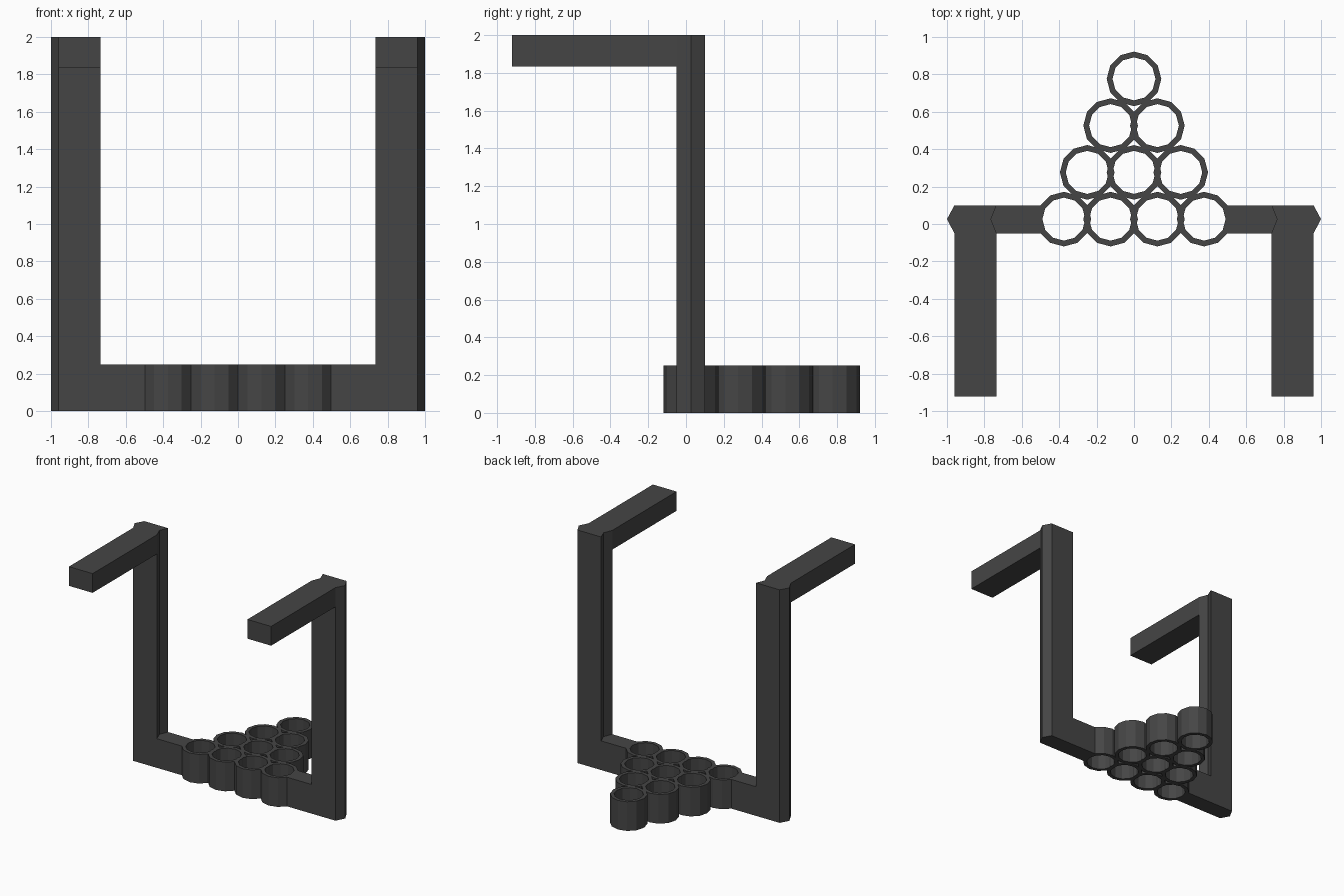
import bpy, bmesh, math

if "Cube" in bpy.data.objects:
    bpy.data.objects.remove(bpy.data.objects["Cube"])

mat = bpy.data.materials.new("dark_grey")
mat.diffuse_color = (0.06, 0.06, 0.06, 1)
mat.use_nodes = True
mat.node_tree.nodes["Principled BSDF"].inputs["Base Color"].default_value = mat.diffuse_color


def finish(name, bm):
    bmesh.ops.recalc_face_normals(bm, faces=bm.faces)
    me = bpy.data.meshes.new(name)
    bm.to_mesh(me)
    bm.free()
    me.materials.append(mat)
    ob = bpy.data.objects.new(name, me)
    bpy.context.collection.objects.link(ob)
    return ob


def prism(name, pts, z0, z1):
    """Extrude an xy outline from z0 to z1."""
    bm = bmesh.new()
    face = bm.faces.new([bm.verts.new((x, y, z0)) for x, y in pts])
    geo = bmesh.ops.extrude_face_region(bm, geom=[face])["geom"]
    for v in geo:
        if isinstance(v, bmesh.types.BMVert):
            v.co.z = z1
    return finish(name, bm)


def ring(name, cx, cy, r_out=0.146, r_in=0.115, h=0.25, n=12):
    """Open tube with flat sides."""
    bm = bmesh.new()
    loops = []
    for r, z in ((r_out, 0), (r_out, h), (r_in, h), (r_in, 0)):
        loops.append([bm.verts.new((cx + r * math.cos(2 * math.pi * i / n),
                                    cy + r * math.sin(2 * math.pi * i / n), z))
                      for i in range(n)])
    for k in range(4):
        a, b = loops[k], loops[(k + 1) % 4]
        for i in range(n):
            j = (i + 1) % n
            bm.faces.new((a[i], a[j], b[j], b[i]))
    return finish(name, bm)


# Triangle of cup rings: rows of 4, 3, 2, 1
Y0, PITCH = 0.026, 0.25
for row in range(4):
    count = 4 - row
    for i in range(count):
        ring(f"cup_ring_{row + 1}_{i + 1}",
             (i - (count - 1) / 2) * PITCH, Y0 + row * PITCH)

# Side frames, one per side
F, M, B = -0.05, 0.026, 0.10
for side, s in (("left", -1), ("right", 1)):
    def outline(pts):
        return [(s * x, y) for x, y in pts]

    # upright post: ridge outside, matching groove inside
    prism(f"{side}_post", outline([(0.735, F), (0.96, F), (1.0, M), (0.96, B),
                                   (0.735, B), (0.765, M)]), 0, 2)
    # low bar from the post to the outer ring
    prism(f"{side}_bar", outline([(0.497, F), (0.735, F), (0.765, M),
                                  (0.735, B), (0.497, B)]), 0, 0.25)
    # hanging arm reaching forward at the top
    prism(f"{side}_arm", outline([(0.735, -0.922), (0.96, -0.922),
                                  (0.96, F), (0.735, F)]), 1.835, 2)
